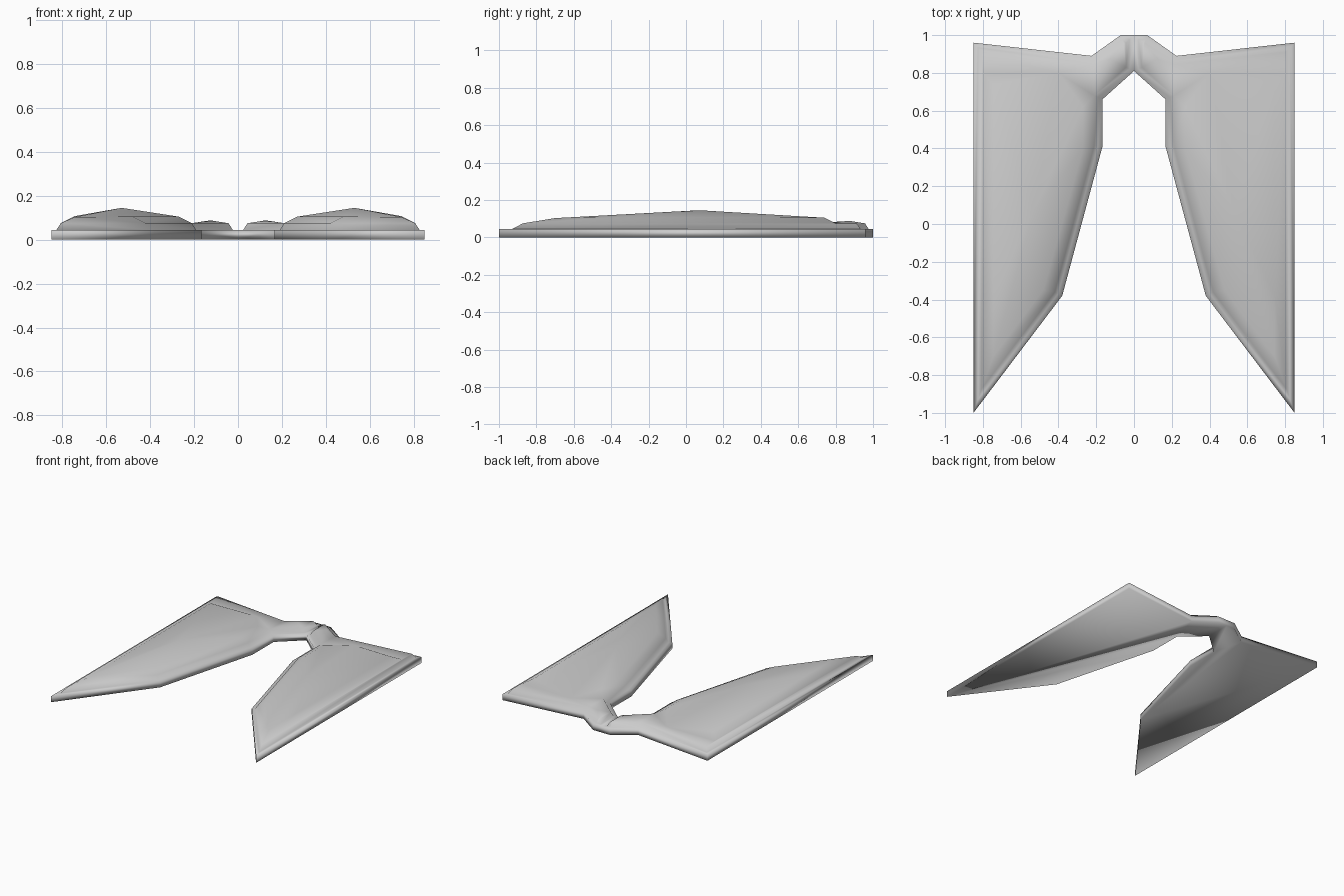
import bpy, bmesh
from mathutils import Vector
from mathutils.geometry import delaunay_2d_cdt

if "Cube" in bpy.data.objects:
    bpy.data.objects.remove(bpy.data.objects["Cube"])

# Right-half outline, counter-clockwise; the first edge lies on the mirror line
outline = [Vector(p) for p in [(0, 1), (0, .81), (.167, .66), (.167, .41), (.38, -.38),
                               (.85, -1), (.85, .96), (.225, .89), (.07, 1)]]
N = len(outline)


def inset(loop, d):
    """Mitred inward offset of a closed loop."""
    out = []
    for i, p in enumerate(loop):
        a, b = (p - loop[i - 1]).normalized(), (loop[(i + 1) % N] - p).normalized()
        na, nb = Vector((-a.y, a.x)), Vector((-b.y, b.x))
        out.append(p + (na + nb) * d / (1 + na.dot(nb)))
    return out


bm = bmesh.new()

# Wall, flat rim and sloping lip as successive rings
rings = []
for d, z in [(0, 0), (0, .045), (.024, .045), (.043, .075)]:
    rings.append([bm.verts.new((p.x, p.y, z)) for p in inset(outline, d)])
for k in range(3):
    lo, hi = rings[k], rings[k + 1]
    for i in range(N):
        if k == 0 and i == 0:
            continue                      # no wall on the mirror line
        j = (i + 1) % N
        bm.faces.new((lo[i], lo[j], hi[j], hi[i]))

# Flat underside
bm.faces.new(rings[0][::-1])

# Crown: shoulder loop, peak, valley and the small shoulder bump
crown = [(.745, .74, .105), (.745, -.38, .107), (.745, -.70, .103), (.48, -.35, .105),
         (.27, .40, .105), (.27, .62, .105),          # shoulder 9-14
         (.53, .07, .145),                            # peak 15
         (.40, .80, .075), (.80, .80, .075),          # valley 16-17
         (.125, .875, .088)]                          # bump 18
top = rings[3] + [bm.verts.new(p) for p in crown]
edges = [(i, i + 1) for i in range(9, 14)] + [(15, i) for i in range(9, 15)]
edges += [(2, 16), (16, 17), (15, 16), (14, 16), (9, 16)]
flat = [v.co.xy for v in top]
res = delaunay_2d_cdt(flat, edges, [list(range(N))], 1, 1e-5)
for f in res[2]:
    bm.faces.new([top[res[3][i][0]] for i in f])

mesh = bpy.data.meshes.new("twin_panel_shell")
bm.to_mesh(mesh)
bm.free()
shell = bpy.data.objects.new("twin_panel_shell", mesh)
bpy.context.collection.objects.link(shell)

# Left half
mirror = shell.modifiers.new("mirror", 'MIRROR')
mirror.use_clip = True

# Soft shading all over, walls included
bpy.context.view_layer.objects.active = shell
shell.select_set(True)
bpy.ops.object.modifier_apply(modifier="mirror")
bpy.ops.object.shade_smooth()
